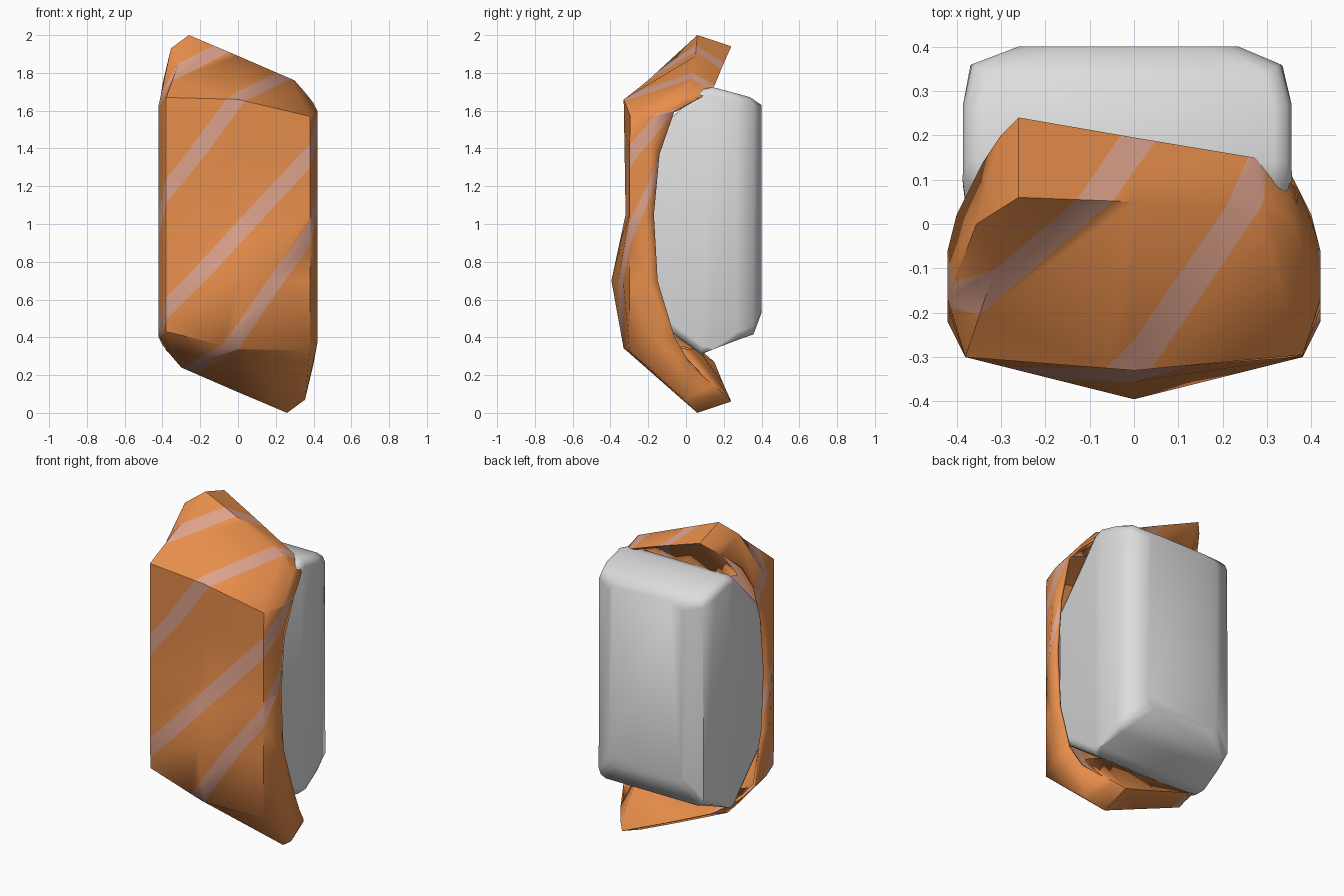
import bpy, bmesh
from mathutils import Vector

if "Cube" in bpy.data.objects:
    bpy.data.objects.remove(bpy.data.objects["Cube"])


def material(name, rgb):
    m = bpy.data.materials.new(name)
    m.diffuse_color = (*rgb, 1)
    m.use_nodes = True
    m.node_tree.nodes["Principled BSDF"].inputs["Base Color"].default_value = m.diffuse_color
    return m


def finish(bm, name, mats, angle):
    bmesh.ops.recalc_face_normals(bm, faces=bm.faces)
    me = bpy.data.meshes.new(name)
    bm.to_mesh(me)
    bm.free()
    ob = bpy.data.objects.new(name, me)
    bpy.context.collection.objects.link(ob)
    for m in mats:
        me.materials.append(m)
    bpy.ops.object.select_all(action='DESELECT')
    ob.select_set(True)
    bpy.context.view_layer.objects.active = ob
    bpy.ops.object.shade_smooth_by_angle(angle=angle)
    return ob


orange = material("salmon orange", (0.80, 0.27, 0.07))
pink = material("pale pink stripe", (0.72, 0.36, 0.26))
white = material("rice white", (0.72, 0.72, 0.72))

# Rice block: rectangular sections lofted along y (y, x left, x right, bottom, top)
sections = [(-.25, -.34, .32, .55, 1.40), (.08, -.385, .355, .31, 1.71),
            (.14, -.385, .355, .335, 1.725), (.27, -.385, .355, .385, 1.69),
            (.36, -.365, .33, .42, 1.66), (.40, -.26, .235, .53, 1.63)]
bm = bmesh.new()
rings = [[bm.verts.new(p) for p in ((a, y, b), (c, y, b), (c, y, t), (a, y, t))]
         for y, a, c, b, t in sections]
for r, s in zip(rings, rings[1:]):
    for i in range(4):
        k = (i + 1) % 4
        bm.faces.new((r[i], r[k], s[k], s[i]))
bm.faces.new(rings[0])
bm.faces.new(rings[-1])
long_edges = [e for e in bm.edges if abs(e.verts[0].co.y - e.verts[1].co.y) > .01]
bmesh.ops.bevel(bm, geom=long_edges, offset=.04, segments=2, profile=.5, affect='EDGES')
finish(bm, "rice_block", [white], 0.9)

# Fish slice: upper rows, left edge to right edge; the lower end is the same turned half round
back_rim = [(-.34, .14, 1.85), (-.30, .20, 1.90), (-.26, .24, 1.94), (0, .195, 1.84),
            (.27, .15, 1.73), (.32, .115, 1.70), (.37, .08, 1.67)]
ridge = [(-.40, .02, 1.74), (-.355, .0, 1.93), (-.26, .06, 2.0), (0, .05, 1.89),
         (.30, .03, 1.76), (.36, .0, 1.69), (.40, .01, 1.64)]
shoulder = [(-.42, -.06, 1.60), (-.42, -.17, 1.63), (-.38, -.30, 1.67), (0, -.33, 1.66),
            (.38, -.295, 1.57), (.42, -.17, 1.58), (.42, -.06, 1.60)]
under = [(x * .95, y - .17, 1.64 + .1 * (z - 1.67)) for x, y, z in back_rim]


def belt(z, edge, mid):
    half = [(.41, edge, z), (.42, edge - .05, z), (.38, -.30, z)]
    return [(-x, y, h) for x, y, h in half] + [(0, mid, z)] + half[::-1]


def turned(row):
    return [(-x, y, 2 - z) for x, y, z in reversed(row)]


rows = [under, back_rim, ridge, shoulder, belt(1.37, -.14, -.325), belt(1.05, -.17, -.32),
        belt(.70, -.15, -.395), turned(shoulder), turned(ridge), turned(back_rim), turned(under)]
# Unrolled coordinates of the rows (left, right) and columns, used to cut the stripes
flat_v = [(2.53, 2.27), (2.33, 2.10), (2.15, 1.97), (1.67, 1.58), (1.37, 1.37), (1.05, 1.05),
          (.70, .70), (.42, .33), (.03, -.15), (-.10, -.33), (-.27, -.53)]
flat_u = [-.64, -.52, -.38, 0, .38, .52, .64]
bm = bmesh.new()
shape = bm.verts.layers.float_vector.new("shape")
grid = []
for row, (vl, vr) in zip(rows, flat_v):
    line = []
    for p, u in zip(row, flat_u):
        v = bm.verts.new((u, 0, vl + (vr - vl) * (u + .64) / 1.28))
        v[shape] = Vector(p)
        line.append(v)
    grid.append(line)
for a, b in zip(grid, grid[1:]):
    for i in range(6):
        bm.faces.new((a[i], a[i + 1], b[i + 1], b[i]))

# Diagonal stripes cut on the unrolled sheet: (height at centre, slope)
stripes = [(2.20, .95), (1.64, 1.22), (.95, 1.08), (.43, 1.35)]
HALF = .065
for h, s in stripes:
    for d in (-HALF, HALF):
        bmesh.ops.bisect_plane(bm, geom=bm.verts[:] + bm.edges[:] + bm.faces[:],
                               plane_co=(0, 0, h + d), plane_no=(-s, 0, 1), dist=1e-5)
for f in bm.faces:
    c = f.calc_center_median()
    f.material_index = int(any(abs(c.z - h - s * c.x) < HALF for h, s in stripes))
# Roll the cut sheet into its final shape
for v in bm.verts:
    v.co = v[shape]
fish = finish(bm, "fish_slice", [orange, pink], 0.9)
# keep the outer side facing the front
if sum(p.normal.y * p.area for p in fish.data.polygons) > 0:
    fish.data.flip_normals()
mod = fish.modifiers.new("thickness", 'SOLIDIFY')
mod.thickness = .015
mod.offset = -1
